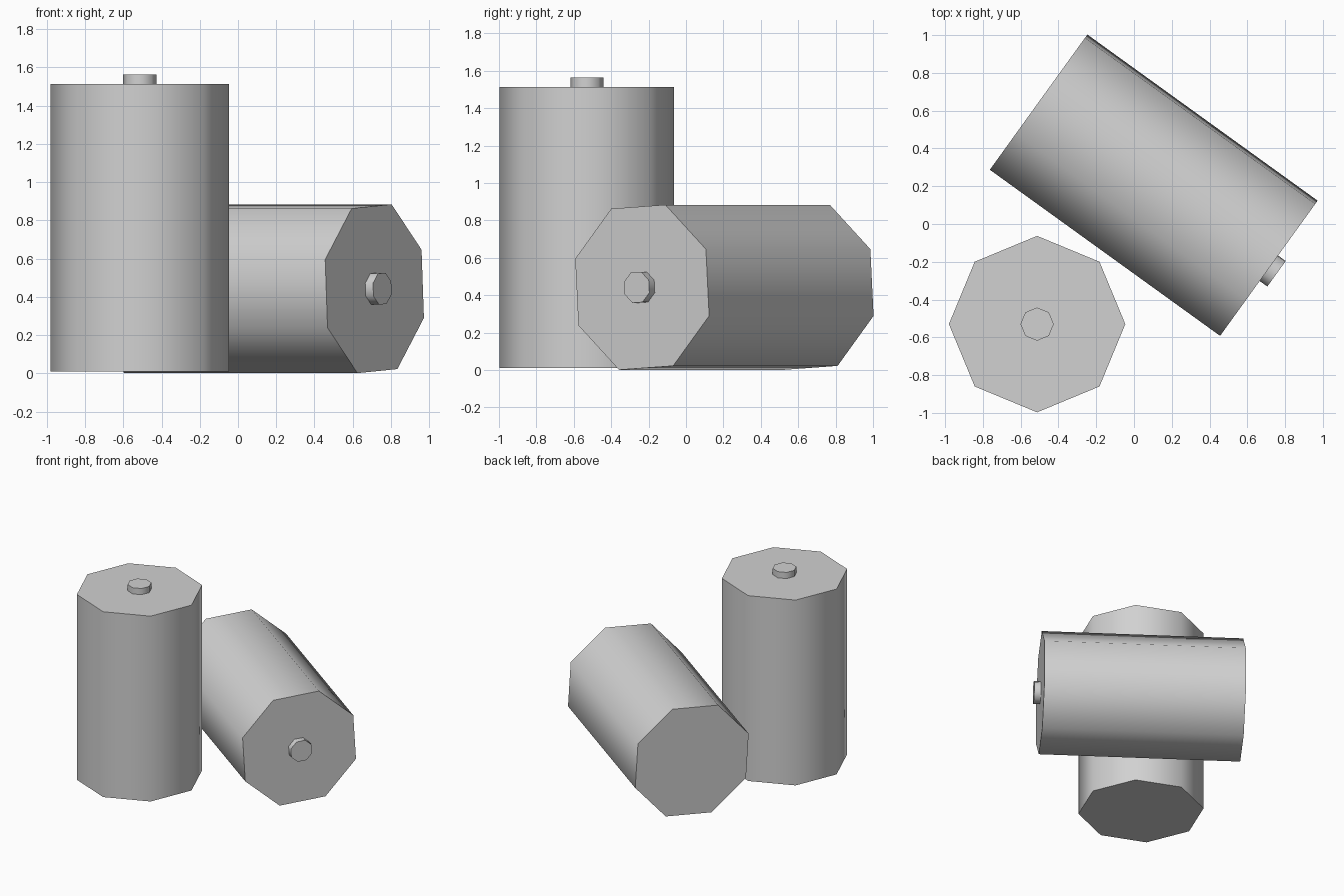
import bpy, bmesh, math
from mathutils import Matrix, Vector

cube = bpy.data.objects.get("Cube")
if cube:
    bpy.data.objects.remove(cube, do_unlink=True)

grey = bpy.data.materials.new("light_grey")
grey.use_nodes = True
colour = (0.64, 0.64, 0.64, 1.0)
grey.diffuse_color = colour
grey.node_tree.nodes["Principled BSDF"].inputs["Base Color"].default_value = colour

SIDES = 8
RADIUS, LENGTH = 0.467, 1.503
TIP_RADIUS, TIP_LENGTH = 0.088, 0.05


def prism(name, radius, bottom, top, frame):
    """Eight-sided smooth cylinder along the local z axis of a frame."""
    bm = bmesh.new()
    bmesh.ops.create_cone(bm, cap_ends=True, cap_tris=False, segments=SIDES,
                          radius1=radius, radius2=radius, depth=top - bottom,
                          matrix=Matrix.Translation((0, 0, (top + bottom) / 2)))
    bmesh.ops.recalc_face_normals(bm, faces=bm.faces)
    mesh = bpy.data.meshes.new(name)
    bm.to_mesh(mesh)
    bm.free()
    mesh.materials.append(grey)
    obj = bpy.data.objects.new(name, mesh)
    bpy.context.collection.objects.link(obj)
    obj.matrix_world = frame
    # smooth sides, sharp caps
    bpy.ops.object.select_all(action='DESELECT')
    obj.select_set(True)
    bpy.context.view_layer.objects.active = obj
    bpy.ops.object.shade_smooth_by_angle(angle=math.radians(60))
    return obj


def battery(prefix, frame):
    prism(prefix + "_body", RADIUS, 0, LENGTH, frame)
    prism(prefix + "_terminal", TIP_RADIUS, LENGTH, LENGTH + TIP_LENGTH, frame)


# Standing battery
battery("standing_battery", Matrix.Translation((-0.513, -0.53, 0.01)))

# Lying battery, terminal end pointing front left, rolled onto a side
axis = Vector((0.811, -0.585, 0)).normalized()
up = Vector((0, 0, 1))
side = up.cross(axis)
turn = Matrix((side, up, axis)).transposed().to_4x4()
roll = Matrix.Rotation(math.radians(25.9), 4, 'Z')
battery("lying_battery", Matrix.Translation((-0.505, 0.645, 0.442)) @ turn @ roll)
